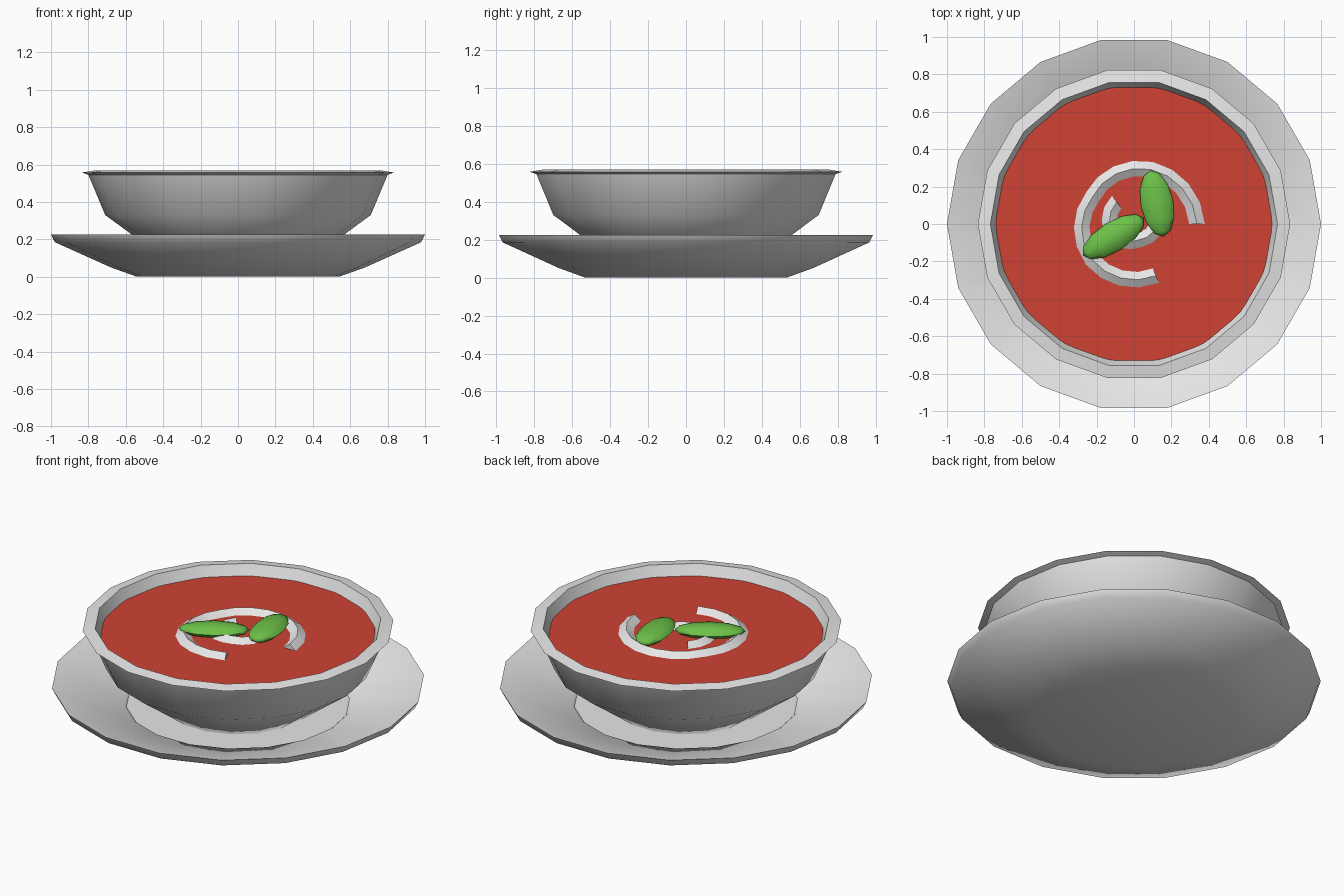
import bpy, bmesh, math
from mathutils import Vector

if "Cube" in bpy.data.objects:
    bpy.data.objects.remove(bpy.data.objects["Cube"], do_unlink=True)


def material(name, rgb):
    m = bpy.data.materials.new(name)
    m.use_nodes = True
    m.diffuse_color = (*rgb, 1)
    m.node_tree.nodes["Principled BSDF"].inputs["Base Color"].default_value = (*rgb, 1)
    return m


white = material("white ceramic", (0.8, 0.8, 0.8))
red = material("tomato red", (0.62, 0.055, 0.035))
green = material("leaf green", (0.15, 0.53, 0.065))


def finish(name, bm, mat, angle):
    bmesh.ops.recalc_face_normals(bm, faces=bm.faces)
    mesh = bpy.data.meshes.new(name)
    bm.to_mesh(mesh)
    bm.free()
    mesh.materials.append(mat)
    obj = bpy.data.objects.new(name, mesh)
    bpy.context.collection.objects.link(obj)
    bpy.ops.object.select_all(action='DESELECT')
    obj.select_set(True)
    bpy.context.view_layer.objects.active = obj
    bpy.ops.object.shade_smooth_by_angle(angle=math.radians(angle))
    return obj


def skin(name, rings, mat, angle=40, closed=True):
    """Joins rings of points with quads and caps both ends."""
    bm = bmesh.new()
    rows = [[bm.verts.new(p) for p in ring] for ring in rings]
    n = len(rows[0])
    for a, b in zip(rows, rows[1:]):
        for i in range(n):
            j = (i + 1) % n
            bm.faces.new((a[i], a[j], b[j], b[i]))
    bm.faces.new(rows[0])
    bm.faces.new(rows[-1])
    return finish(name, bm, mat, angle)


def lathe(name, profile, mat, sides=18):
    turn = [i * math.tau / sides for i in range(sides)]
    return skin(name, [[(r * math.cos(t), r * math.sin(t), z) for t in turn]
                       for r, z in profile], mat)


# Saucer with a shallow stepped well
lathe("saucer", [(0.54, 0), (0.68, 0.05), (0.98, 0.185), (1, 0.225),
                 (0.615, 0.115), (0.6, 0.1)], white)

# Bowl: outside, flared rim, inside
lathe("bowl", [(0.4, 0.1), (0.56, 0.22), (0.71, 0.33), (0.8, 0.545), (0.835, 0.557),
               (0.768, 0.568), (0.735, 0.49), (0.66, 0.33), (0.4, 0.16)], white)

# Soup
lathe("soup", [(0.7, 0.47), (0.738, 0.507)], red, 36)


# Cream swirl: ridged ribbons following arcs of changing radius
def ribbon(name, start, end, radii, steps):
    rings = []
    for k in range(steps + 1):
        f = k / steps
        t = math.radians(start + (end - start) * f)
        s = f * (len(radii) - 1)
        i = min(int(s), len(radii) - 2)
        r = radii[i] + (radii[i + 1] - radii[i]) * (s - i)
        d = Vector((math.cos(t), math.sin(t), 0))
        rings.append([d * (r + off) + Vector((0, 0, z)) for off, z in
                      ((-0.052, 0.5), (0, 0.535), (0.052, 0.5), (0, 0.48))])
    skin(name, rings, white)


ribbon("outer_cream_swirl", 0, 293, (0.337, 0.305, 0.265, 0.295, 0.3), 16)
ribbon("inner_cream_swirl", 128, 360, (0.15, 0.12, 0.085, 0.12), 10)


# Basil leaves: flattened low-poly pods
def leaf(name, x, y, angle, length, width):
    bm = bmesh.new()
    bmesh.ops.create_uvsphere(bm, u_segments=8, v_segments=6, radius=1)
    for v in bm.verts:
        v.co = Vector((v.co.z * length / 2, v.co.x * width / 2, v.co.y * 0.036))
    obj = finish(name, bm, green, 60)
    obj.location = (x, y, 0.532)
    obj.rotation_euler.z = math.radians(angle)


leaf("left_basil_leaf", 0.123, 0.11, 101, 0.36, 0.175)
leaf("right_basil_leaf", -0.11, -0.068, 32, 0.38, 0.16)
